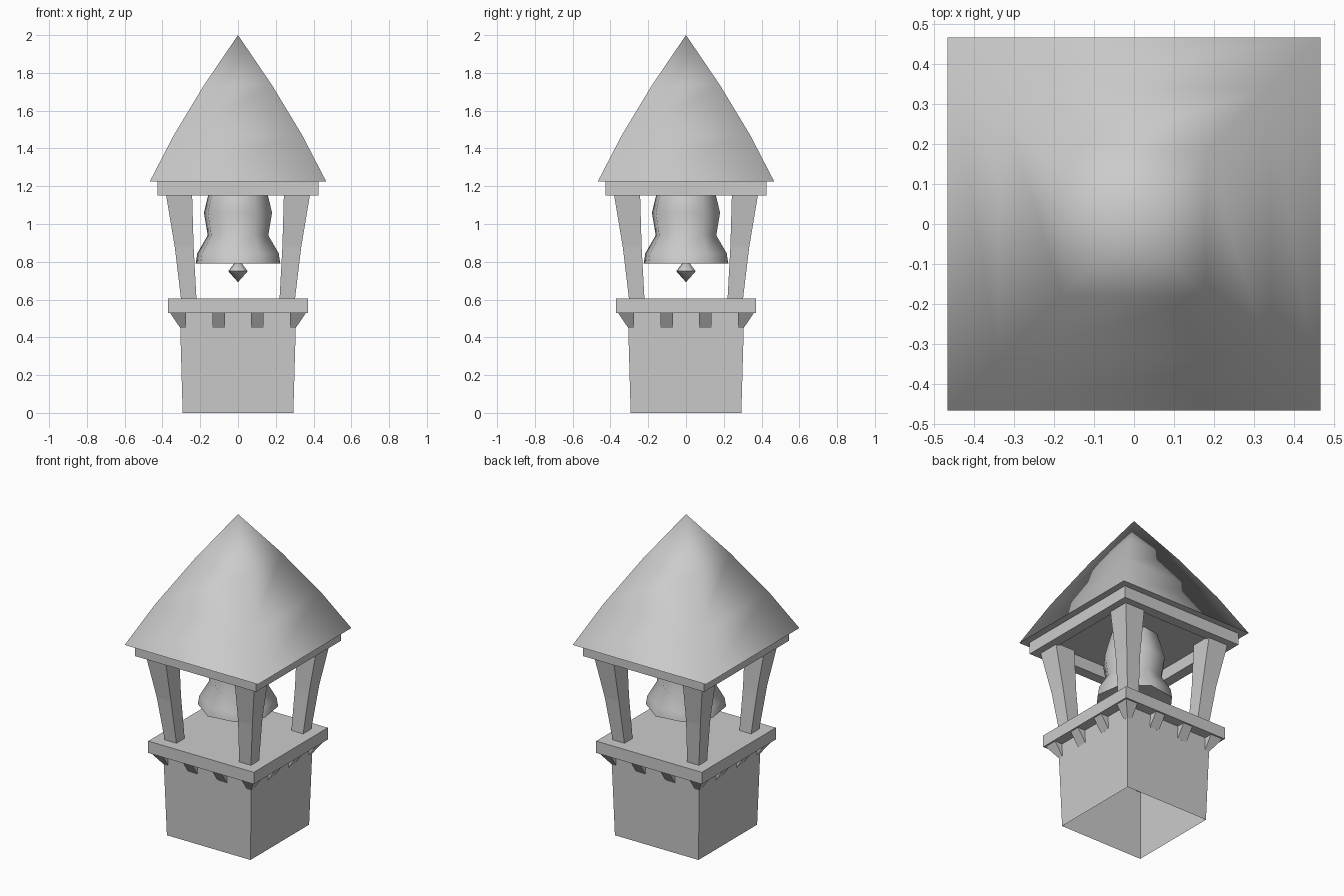
import bpy, bmesh, math
from mathutils import Vector

cube = bpy.data.objects.get("Cube")
if cube:
    bpy.data.objects.remove(cube, do_unlink=True)

STONE = bpy.data.materials.new("pale_grey")
STONE.use_nodes = True
GREY = (0.6, 0.6, 0.6, 1)
STONE.diffuse_color = GREY
STONE.node_tree.nodes["Principled BSDF"].inputs["Base Color"].default_value = GREY


def finish(name, bm, smooth=None):
    bmesh.ops.recalc_face_normals(bm, faces=bm.faces)
    mesh = bpy.data.meshes.new(name)
    bm.to_mesh(mesh)
    bm.free()
    mesh.materials.append(STONE)
    ob = bpy.data.objects.new(name, mesh)
    bpy.context.collection.objects.link(ob)
    if smooth:
        bpy.ops.object.select_all(action='DESELECT')
        ob.select_set(True)
        bpy.context.view_layer.objects.active = ob
        bpy.ops.object.shade_smooth_by_angle(angle=math.radians(smooth))
    return ob


def loft(bm, rings, cap_start=True, cap_end=True):
    """Skin a stack of rings with equal point counts."""
    loops = [[bm.verts.new(p) for p in ring] for ring in rings]
    n = len(loops[0])
    for a, b in zip(loops, loops[1:]):
        for i in range(n):
            j = (i + 1) % n
            bm.faces.new((a[i], a[j], b[j], b[i]))
    if cap_start:
        bm.faces.new(loops[0][::-1])
    if cap_end:
        bm.faces.new(loops[-1])
    bmesh.ops.remove_doubles(bm, verts=bm.verts, dist=1e-5)


def square(lo, hi, z):
    return [(lo, lo, z), (hi, lo, z), (hi, hi, z), (lo, hi, z)]


def circle(r, z, n=8, turn=-14):
    angles = [math.radians(turn) + math.tau * i / n for i in range(n)]
    return [(r * math.cos(a), r * math.sin(a), z) for a in angles]


def hull(bm, points):
    verts = [bm.verts.new(p) for p in points]
    bmesh.ops.convex_hull(bm, input=verts)


def turned(p, quarter):
    x, y, z = p
    for _ in range(quarter):
        x, y = -y, x
    return Vector((x, y, z))


# Tapered base, open underneath
bm = bmesh.new()
loft(bm, [square(-s, s, z) for s, z in ((0.293, 0), (0.308, 0.53))], cap_start=False)
finish("base", bm)

# Slab on top of the base
bm = bmesh.new()
loft(bm, [square(-0.37, 0.37, z) for z in (0.53, 0.605)])
finish("platform", bm)

# Wedge corbels under the slab: two per side and one on each corner
bm = bmesh.new()
IN, WALL, OUT, LOW, TOP = 0.275, 0.306, 0.36, 0.45, 0.53
corner = [(IN, IN, LOW), (IN, WALL, LOW), (WALL, WALL, LOW), (WALL, IN, LOW),
          (IN, IN, TOP), (IN, OUT, TOP), (OUT, OUT, TOP), (OUT, IN, TOP)]
for q in range(4):
    hull(bm, [turned(p, q) for p in corner])
    for cx in (-0.103, 0.103):
        wedge = [(cx + dx, y, z) for dx in (-0.033, 0.033)
                 for y, z in ((-IN, LOW), (-WALL, LOW), (-OUT, TOP), (-IN, TOP))]
        hull(bm, [turned(p, q) for p in wedge])
finish("corbels", bm)

# Four flared posts
POST = ((0.22, 0.302, 0.605), (0.235, 0.335, 0.88), (0.243, 0.382, 1.16))
for q, name in enumerate(("back_left", "back_right", "front_right", "front_left")):
    bm = bmesh.new()
    loft(bm, [[turned(p, q) for p in square(*row)] for row in POST])
    finish(name + "_post", bm)

# Beam ring under the roof
bm = bmesh.new()
ring = [(0.425, 1.15), (0.425, 1.225), (0.36, 1.225), (0.36, 1.15), (0.425, 1.15)]
loft(bm, [square(-s, s, z) for s, z in ring], False, False)
finish("beam_ring", bm)

# Convex four-sided roof, softly shaded over its hips
bm = bmesh.new()
roof = ((0.467, 1.225), (0.34, 1.47), (0.18, 1.735), (0, 2))
loft(bm, [square(-s, s, z) for s, z in roof], cap_end=False)
finish("roof", bm, smooth=85)

# Bell
bm = bmesh.new()
bell = ((0.231, 0.79), (0.222, 0.845), (0.165, 0.94),
        (0.186, 1.06), (0.163, 1.15), (0.14, 1.225))
loft(bm, [circle(r, z) for r, z in bell])
finish("bell", bm, smooth=60)

# Clapper
bm = bmesh.new()
clapper = ((0, 0.692), (0.053, 0.75), (0.018, 0.795))
loft(bm, [circle(r, z) for r, z in clapper], cap_start=False)
finish("clapper", bm, smooth=60)
